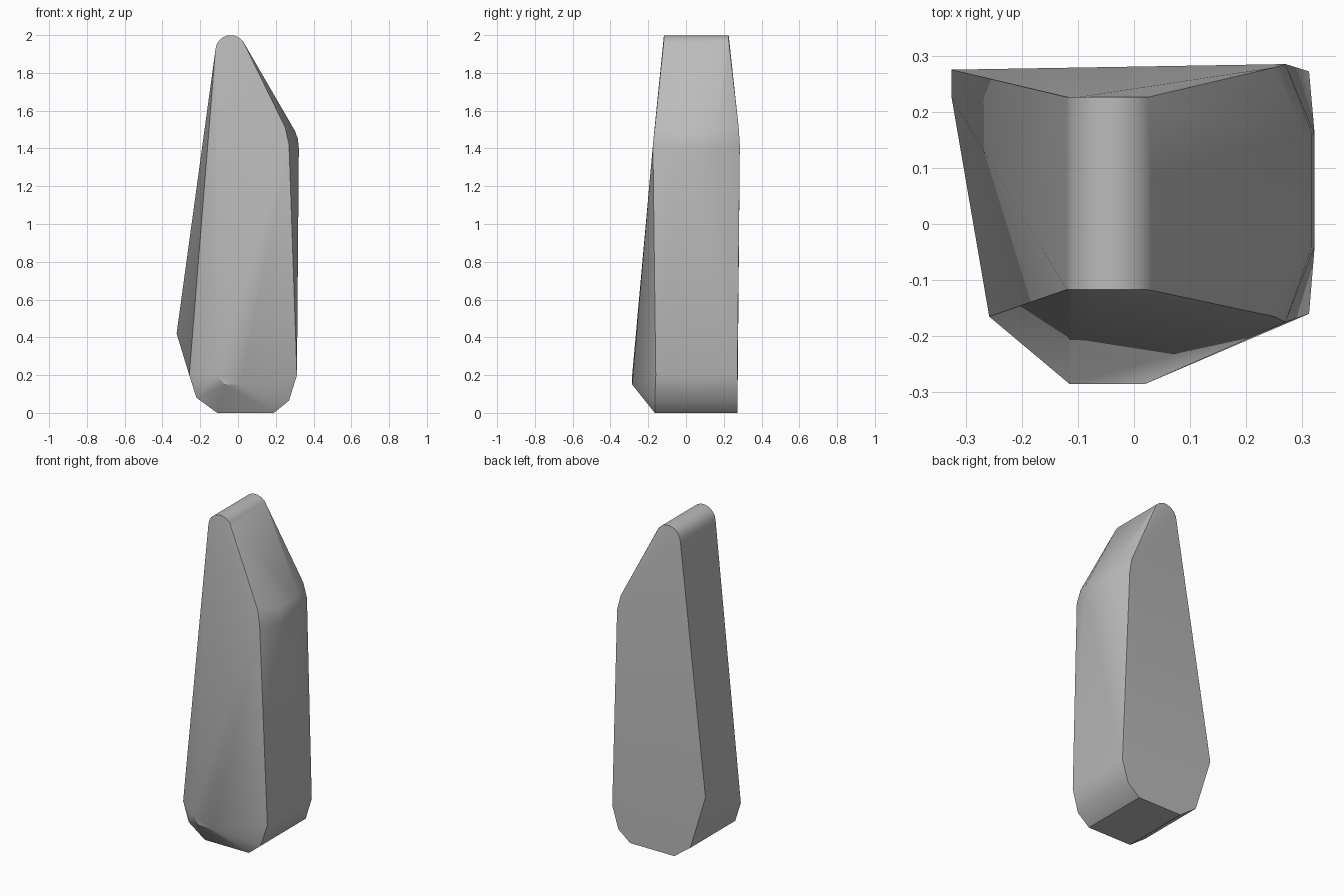
import bpy, bmesh, math

cube = bpy.data.objects.get("Cube")
if cube:
    bpy.data.objects.remove(cube, do_unlink=True)

# One stone-grey colour
stone = bpy.data.materials.new("stone grey")
stone.use_nodes = True
colour = (0.5, 0.5, 0.5, 1)
stone.diffuse_color = colour
stone.node_tree.nodes["Principled BSDF"].inputs["Base Color"].default_value = colour

points = []


def across(x, z, front, back):
    """Add a front and a back corner of the stone's outline."""
    points.extend([(x, front, z), (x, back, z)])


# Rounded tip, running front to back
for i in range(9):
    a = math.radians(20 + 160 * i / 8)
    across(-0.038 + 0.082 * math.cos(a), 1.918 + 0.082 * math.sin(a), -0.117, 0.226)

# Left shoulder: slightly bowed across its depth
across(0.25, 1.51, -0.165, 0.279)
across(0.27, 1.42, -0.175, 0.285)
across(0.303, 1.49, -0.04, 0.16)
across(0.317, 1.45, -0.04, 0.16)
across(0.322, 1.40, -0.04, 0.16)

# Faceted foot
across(0.312, 0.20, -0.16, 0.272)
across(0.27, 0.065, -0.165, 0.273)
across(0.19, 0, -0.165, 0.272)
across(-0.11, 0, -0.165, 0.272)
across(-0.22, 0.08, -0.165, 0.273)
across(-0.258, 0.20, -0.165, 0.274)

# Right flare at the back, and the bulge low on the front
across(-0.325, 0.42, 0.225, 0.275)
points += [(-0.115, -0.285, 0.2), (-0.07, -0.285, 0.15), (0.02, -0.285, 0.15)]

# Wrap the corners into one solid
bm = bmesh.new()
for p in points:
    bm.verts.new(p)
hull = bmesh.ops.convex_hull(bm, input=bm.verts)
loose = {v for v in hull["geom_interior"] + hull["geom_unused"]
         if isinstance(v, bmesh.types.BMVert)}
bmesh.ops.delete(bm, geom=list(loose), context='VERTS')
bmesh.ops.dissolve_limit(bm, angle_limit=math.radians(0.5),
                         verts=bm.verts, edges=bm.edges)
bmesh.ops.recalc_face_normals(bm, faces=bm.faces)
mesh = bpy.data.meshes.new("standing_stone")
bm.to_mesh(mesh)
bm.free()
mesh.materials.append(stone)

rock = bpy.data.objects.new("standing_stone", mesh)
bpy.context.collection.objects.link(rock)
bpy.context.view_layer.objects.active = rock
rock.select_set(True)
bpy.ops.object.shade_smooth_by_angle(angle=math.radians(35))
